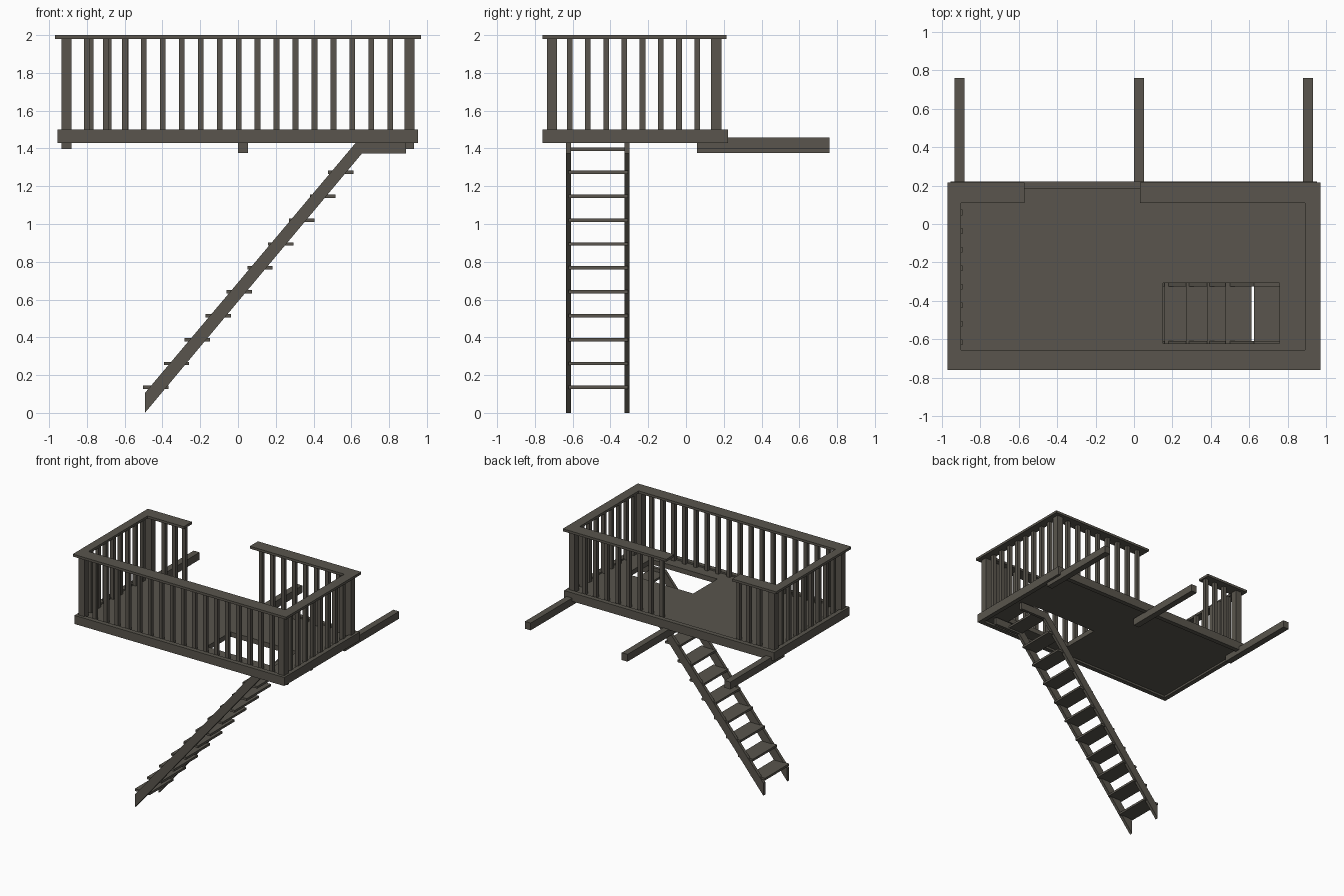
import bpy, bmesh

if "Cube" in bpy.data.objects:
    bpy.data.objects.remove(bpy.data.objects["Cube"])

wood = bpy.data.materials.new("weathered_wood")
wood.diffuse_color = (0.10, 0.091, 0.074, 1)
wood.use_nodes = True
wood.node_tree.nodes["Principled BSDF"].inputs["Base Color"].default_value = wood.diffuse_color


def finish(name, bm):
    bmesh.ops.recalc_face_normals(bm, faces=bm.faces)
    me = bpy.data.meshes.new(name)
    bm.to_mesh(me)
    bm.free()
    me.materials.append(wood)
    ob = bpy.data.objects.new(name, me)
    bpy.context.collection.objects.link(ob)
    return ob


def boxes(name, items):
    """One object from boxes given as (x0, x1, y0, y1, z0, z1)."""
    bm = bmesh.new()
    for x0, x1, y0, y1, z0, z1 in items:
        vs = bmesh.ops.create_cube(bm, size=1)["verts"]
        for v in vs:
            v.co = (x1 if v.co.x > 0 else x0, y1 if v.co.y > 0 else y0,
                    z1 if v.co.z > 0 else z0)
    return finish(name, bm)


def extrude_y(name, profile, y0, y1):
    """Solid from an x-z outline, extruded along y."""
    bm = bmesh.new()
    f = bm.faces.new([bm.verts.new((x, y0, z)) for x, z in profile])
    ext = bmesh.ops.extrude_face_region(bm, geom=[f])["geom"]
    for g in ext:
        if isinstance(g, bmesh.types.BMVert):
            g.co.y = y1
    return finish(name, bm)


# deck rim boards
L, R, F, B = -0.955, 0.953, -0.76, 0.222
T = 0.038
boxes("deck_rim", [
    (L, R, F, F + T, 1.43, 1.50), (L, R, B - T, B, 1.43, 1.50),
    (L, L + T, F + T, B - T, 1.43, 1.50), (R - T, R, F + T, B - T, 1.43, 1.50)])

# floor boards around the stair opening
hx0, hx1, hy0, hy1 = 0.15, 0.757, -0.622, -0.308
l, r, f, b, z0, z1 = L + T, R - T, F + T, B - T, 1.447, 1.487
boxes("floor", [
    (l, hx0, f, b, z0, z1), (hx1, r, f, b, z0, z1),
    (hx0, hx1, f, hy0, z0, z1), (hx0, hx1, hy1, b, z0, z1)])

# top rail, open at the back
boxes("top_rail", [
    (-0.97, 0.97, -0.76, -0.655, 1.98, 2.0),
    (-0.97, -0.90, -0.655, 0.11, 1.98, 2.0),
    (0.89, 0.97, -0.655, 0.11, 1.98, 2.0),
    (-0.97, -0.57, 0.11, 0.215, 1.98, 2.0),
    (0.03, 0.97, 0.11, 0.215, 1.98, 2.0)])


def upright(x, y, w):
    return (x - w, x + w, y - w, y + w, 1.475, 1.985)


# corner posts
boxes("corner_posts", [upright(x, y, 0.027)
                       for x in (-0.908, 0.908) for y in (-0.709, 0.16)])

# balusters
front_x = [-0.80 + 0.1004 * i for i in range(17)]
back_x = [-0.78, -0.685, -0.595] + [x for x in front_x if x > 0.05]
side_y = [-0.616 + 0.0965 * i for i in range(8)]
boxes("front_balusters", [upright(x, -0.709, 0.015) for x in front_x])
boxes("back_balusters", [upright(x, 0.16, 0.015) for x in back_x])
boxes("side_balusters", [upright(x, y, 0.015)
                         for x in (-0.908, 0.908) for y in side_y])

# support beams reaching out at the back
boxes("support_beams", [
    (-0.935, -0.882, 0.058, 0.76, 1.397, 1.457),
    (0.0, 0.052, 0.058, 0.76, 1.375, 1.435),
    (0.88, 0.932, 0.058, 0.76, 1.397, 1.457)])

# stair stringers with a level top end
outline = [(-0.493, 0), (0.655, 1.372), (0.89, 1.372), (0.89, 1.432),
           (0.625, 1.432), (-0.493, 0.105)]
extrude_y("front_stringer", outline, -0.635, -0.61)
extrude_y("back_stringer", outline, -0.325, -0.30)

# stair treads
treads = []
for i in range(11):
    x, z = -0.436 + 0.1105 * i - (0.015 if i > 8 else 0), 0.135 + 0.1265 * i
    if i == 9:
        x += 0.0
    treads.append((x - 0.067, x + 0.067, -0.622, -0.308, z - 0.009, z + 0.009))
treads[10] = (0.625, 0.757, -0.622, -0.308, 1.386, 1.404)
boxes("stair_treads", treads)
